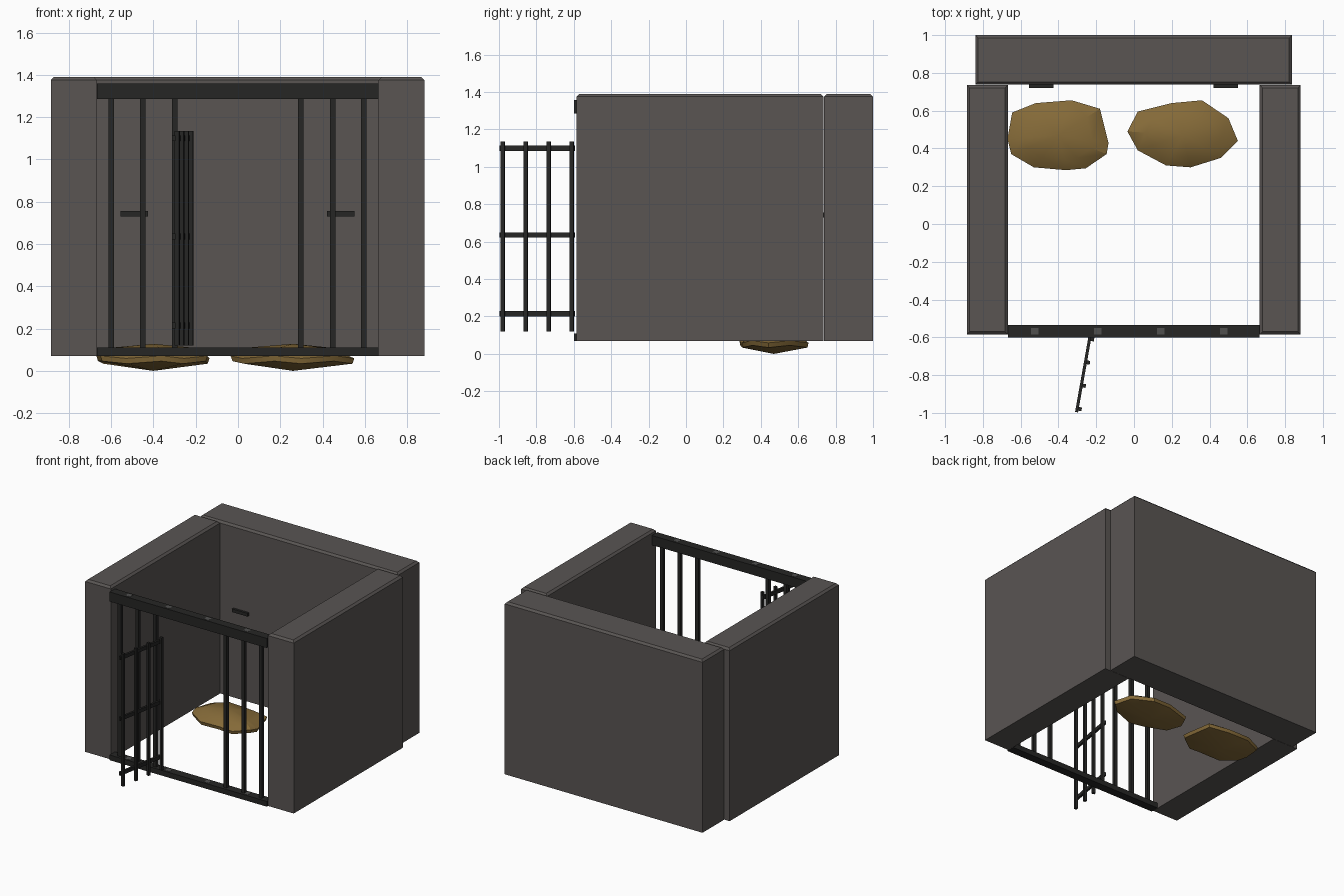
import bpy, bmesh, math
from mathutils import Matrix, Vector

if "Cube" in bpy.data.objects:
    bpy.data.objects.remove(bpy.data.objects["Cube"])


def material(name, rgb):
    m = bpy.data.materials.new(name)
    m.diffuse_color = (*rgb, 1)
    m.use_nodes = True
    m.node_tree.nodes["Principled BSDF"].inputs["Base Color"].default_value = m.diffuse_color
    return m


STONE = material("dark stone", (0.100, 0.090, 0.086))
IRON = material("black iron", (0.019, 0.019, 0.018))
RIVET = material("worn grey iron", (0.08, 0.08, 0.078))
STRAW = material("straw", (0.235, 0.145, 0.040))


def finish(name, bm, mat, matrix=None):
    bmesh.ops.recalc_face_normals(bm, faces=bm.faces)
    me = bpy.data.meshes.new(name)
    bm.to_mesh(me)
    bm.free()
    me.materials.append(mat)
    ob = bpy.data.objects.new(name, me)
    bpy.context.collection.objects.link(ob)
    if matrix:
        ob.matrix_world = matrix
    return ob


def box(name, x, y, z, mat, matrix=None, chamfer=0):
    """Box from (min, max) ranges; chamfer cuts the top edges only."""
    bm = bmesh.new()
    bmesh.ops.create_cube(bm, size=1)
    for v in bm.verts:
        v.co = [r[0] if c < 0 else r[1] for c, r in zip(v.co, (x, y, z))]
    if chamfer:
        top = [e for e in bm.edges if all(v.co.z > z[1] - 1e-4 for v in e.verts)]
        bmesh.ops.bevel(bm, geom=top, offset=chamfer, segments=1, affect='EDGES')
    return finish(name, bm, mat, matrix)


# Stone walls
for side, x in (("left", (-0.885, -0.668)), ("right", (0.665, 0.882))):
    box(side + "_wall", x, (-0.585, 0.736), (0.07, 1.39), STONE, chamfer=0.015)
box("back_wall", (-0.84, 0.836), (0.738, 1.0), (0.07, 1.39), STONE, chamfer=0.015)

# Front frame beams with worn patches along the top edge
for name, z in (("top_beam", (1.285, 1.358)), ("bottom_beam", (0.07, 0.11))):
    box(name, (-0.667, 0.664), (-0.6, -0.535), z, IRON)
    for x in (-0.525, -0.192, 0.141, 0.474):
        box(name + "_patch", (x - 0.02, x + 0.02), (-0.585, -0.55),
            (z[1] - 0.001, z[1] + 0.001), RIVET)

# Fixed bars either side of the doorway
for x in (-0.6, -0.45, -0.3, 0.297, 0.447, 0.595):
    box("fixed_bar", (x - 0.013, x + 0.013), (-0.58, -0.554), (0.1, 1.295), IRON)

# Open door: local +x runs outward along the door, local +y is the bar side
hinge, tip = Vector((-0.233, -0.596, 0)), Vector((-0.304, -0.996, 0))
d = tip - hinge
length = d.length
door = Matrix.Translation(hinge) @ Matrix.Rotation(math.atan2(d.y, d.x), 4, 'Z')
for z in (0.215, 0.635, 1.1):
    box("door_rail", (0, length), (-0.008, 0.008), (z - 0.014, z + 0.014), IRON, door)
for x in (0.012, 0.137, 0.262, 0.387):
    box("door_bar", (x - 0.01, x + 0.01), (0.003, 0.024), (0.12, 1.135), IRON, door)

# Wall brackets inside the cell
for x in (-0.49, 0.485):
    box("wall_bracket", (x - 0.065, x + 0.065), (0.72, 0.74), (0.73, 0.755), IRON)


# Straw heaps: outline lofted through shrinking rings
def heap(name, outline, center):
    bm = bmesh.new()
    cx, cy = center
    rings = []
    for z, s in ((0.04, 0.97), (0.065, 1.0), (0.105, 0.68)):
        rings.append([bm.verts.new((cx + (x - cx) * s, cy + (y - cy) * s,
                                    z + 0.006 * (-1) ** i))
                      for i, (x, y) in enumerate(outline)])
    n = len(outline)
    low = bm.verts.new((cx, cy, 0))
    high = bm.verts.new((cx, cy, 0.128))
    for i in range(n):
        j = (i + 1) % n
        for a, b in zip(rings, rings[1:]):
            bm.faces.new((a[i], a[j], b[j], b[i]))
        bm.faces.new((low, rings[0][j], rings[0][i]))
        bm.faces.new((high, rings[-1][i], rings[-1][j]))
    ob = finish(name, bm, STRAW)
    bpy.ops.object.select_all(action='DESELECT')
    ob.select_set(True)
    bpy.context.view_layer.objects.active = ob
    bpy.ops.object.shade_smooth_by_angle(angle=math.radians(35))


heap("left_straw_heap",
     [(-0.67, 0.45), (-0.645, 0.59), (-0.52, 0.64), (-0.33, 0.655), (-0.18, 0.61),
      (-0.135, 0.43), (-0.145, 0.37), (-0.255, 0.295), (-0.36, 0.285),
      (-0.53, 0.30), (-0.65, 0.37)], (-0.40, 0.47))
heap("right_straw_heap",
     [(-0.035, 0.49), (0.02, 0.595), (0.2, 0.64), (0.36, 0.655), (0.5, 0.56),
      (0.55, 0.44), (0.46, 0.35), (0.3, 0.3), (0.17, 0.31), (0.02, 0.39)],
     (0.26, 0.47))
